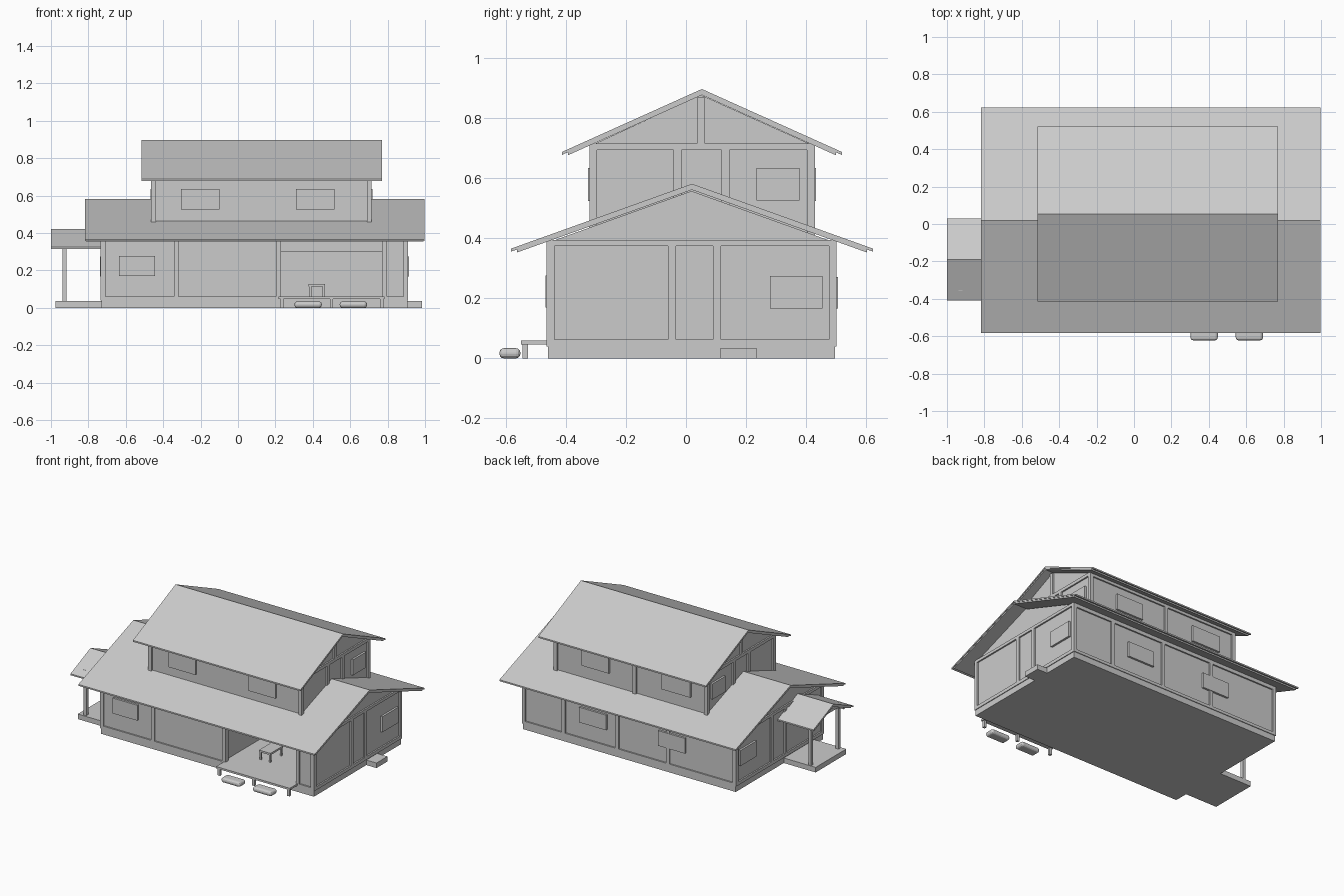
import bpy

if "Cube" in bpy.data.objects:
    bpy.data.objects.remove(bpy.data.objects["Cube"])


def prism(name, profile, x0, x1):
    """Extrude a closed y-z profile from x0 to x1."""
    n = len(profile)
    verts = [(x, y, z) for x in (x0, x1) for y, z in profile]
    faces = [tuple(range(n))[::-1], tuple(range(n, 2 * n))]
    faces += [(i, (i + 1) % n, n + (i + 1) % n, n + i) for i in range(n)]
    mesh = bpy.data.meshes.new(name)
    mesh.from_pydata(verts, [], [f[::-1] for f in faces])
    mesh.update()
    import bmesh
    bm = bmesh.new()
    bm.from_mesh(mesh)
    bmesh.ops.recalc_face_normals(bm, faces=bm.faces)
    bm.to_mesh(mesh)
    bm.free()
    ob = bpy.data.objects.new(name, mesh)
    bpy.context.collection.objects.link(ob)
    return ob


def box(name, x0, x1, y0, y1, z0, z1):
    return prism(name, [(y0, z0), (y1, z0), (y1, z1), (y0, z1)], x0, x1)


def roof(name, x0, x1, yr, zr, half, ze):
    """Two stacked chevron slabs, the lower one shorter at the eaves."""
    s = (zr - ze) / half
    for part, h, drop, t, inset in (("tiles", half, 0, .010, 0),
                                    ("boards", half - .02, .010, .010, .004)):
        z = zr - drop
        e = z - s * h
        prism(name + "_" + part,
              [(yr - h, e), (yr, z), (yr + h, e),
               (yr + h, e - t), (yr, z - t), (yr - h, e - t)],
              x0 + inset, x1 - inset)


def gable_body(name, x0, x1, y0, y1, z0, zw, yr, zr):
    return prism(name, [(y0, z0), (y1, z0), (y1, zw), (yr, zr), (y0, zw)], x0, x1)


P = .01    # timber projection beyond the wall panels
W = .013   # timber half width


def side_timber(name, x, y0, y1, z0, z1):
    """Timber on an end wall whose outer face is at x."""
    s = 1 if x > 0 else -1
    a, b = sorted((x, x - s * 2 * P))
    box(name, a, b, y0, y1, z0, z1)


def long_timber(name, x0, x1, y, z0, z1):
    """Timber on a front or back wall whose outer face is at y."""
    a, b = sorted((y, y + (2 * P if y < 0 else -2 * P)))
    box(name, x0, x1, a, b, z0, z1)


def side_window(x, y0, y1, z0, z1):
    s = 1 if x > 0 else -1
    a, b = sorted((x + s * .004, x - s * .02))
    box("end_window", a, b, y0, y1, z0, z1)


def long_window(x0, x1, y, z0, z1):
    s = 1 if y > 0 else -1
    a, b = sorted((y + s * .004, y - s * .02))
    box("long_window", x0, x1, a, b, z0, z1)


# Ground floor: plinth and walls with an open room at the front right
X0, X1, Y0, Y1 = -.735, .91, -.465, .502
box("plinth", X0 + .005, X1 - .005, Y0 + .005, Y1 - .005, 0, .05)
walls = gable_body("ground_walls", X0 + P, X1 - P, Y0 + P, Y1 - P, .04, .388, .018, .558)
for n, d in (("room_cutter", (.21, .88, -.435, .2, .06, .36)),
             ("opening_cutter", (.23, .77, -.6, -.4, .06, .30))):
    cut = box(n, *d)
    cut.hide_render = True
    cut.hide_set(True)
    cut.display_type = 'WIRE'
    m = walls.modifiers.new(n, 'BOOLEAN')
    m.operation = 'DIFFERENCE'
    m.object = cut
    m.solver = 'EXACT'

# Ground floor timbers
for x in (X0, X1):
    for y in (Y0 + W, -.047, .103, Y1 - W):
        side_timber("end_post", x, y - W, y + W, .04, .385)
    side_timber("end_beam", x, Y0, Y1, .375, .395)
    side_timber("end_sill", x, Y0, Y1, .04, .063)
    side_window(x, .28, .455, .167, .275)
for y, posts in ((Y0, (X0 + W, -.33, .217, .783, X1 - W)),
                 (Y1, (X0 + W, -.21, .18, .59, X1 - W))):
    for x in posts:
        long_timber("long_post", x - W, x + W, y, .04, .385)
    long_timber("long_beam", X0, X1, y, .365, .39)
    long_timber("long_sill", X0, X1, y, .04, .06)
long_window(-.635, -.445, Y0, .17, .277)
long_window(.26, .466, Y1, .167, .272)
long_window(-.345, -.14, Y1, .167, .272)
roof("main_roof", -.818, .997, .02, .582, .603, .366)

# Upper floor
U0, U1, V0, V1 = -.465, .715, -.322, .43
gable_body("upper_walls", U0 + P, U1 - P, V0 + P, V1 - P, .40, .712, .05, .878)
for x in (U0, U1):
    for y in (V0 + W, -.028, .132, V1 - W):
        side_timber("upper_end_post", x, y - W, y + W, .40, .70)
    side_timber("upper_end_beam", x, V0, V1, .695, .717)
    side_timber("gable_post", x, .05 - W, .05 + W, .71, .87)
    side_window(x, .235, .378, .527, .635)
for y, posts, wins in ((V0, (U0 + W, U1 - W), ((-.305, -.10), (.31, .515))),
                       (V1, (U0 + W, .095, U1 - W), ((-.335, -.115), (.29, .50)))):
    for x in posts:
        long_timber("upper_long_post", x - W, x + W, y, .40, .70)
    long_timber("upper_long_beam", U0, U1, y, .69, .712)
    for a, b in wins:
        long_window(a, b, y, .525, .635)
roof("upper_roof", -.517, .77, .053, .898, .467, .688)

# Entrance porch on the left
box("porch_slab", -.975, X0 + .01, -.365, -.03, 0, .035)
for y in (-.345, -.045):
    box("porch_post", -.938, -.916, y - .011, y + .011, .03, .35)
    box("porch_beam", -.975, X0 + .01, y - .011, y + .011, .322, .34)
box("porch_cross_beam", -.938, -.916, -.345, -.045, .325, .345)
roof("porch_roof", -1, X0 + .01, -.19, .42, .22, .325)

# Step on the right
box("side_step", X1 - .01, .983, .115, .235, 0, .035)

# Front veranda deck and legs
box("veranda_deck", .217, .783, -.55, Y0 + .01, .047, .06)
for x in (.235, .5, .768):
    box("veranda_leg", x - .009, x + .009, -.545, -.527, 0, .05)

# Stepping stones
for x in (.375, .617):
    stone = box("stepping_stone", x - .073, x + .073, -.622, -.552, 0, .034)
    bev = stone.modifiers.new("round", 'BEVEL')
    bev.width = .015
    bev.segments = 3

# Low table in the open room
box("table_top", .378, .466, -.31, -.17, .113, .126)
for x in (.386, .458):
    for y in (-.30, -.18):
        box("table_leg", x - .006, x + .006, y - .006, y + .006, .06, .115)
